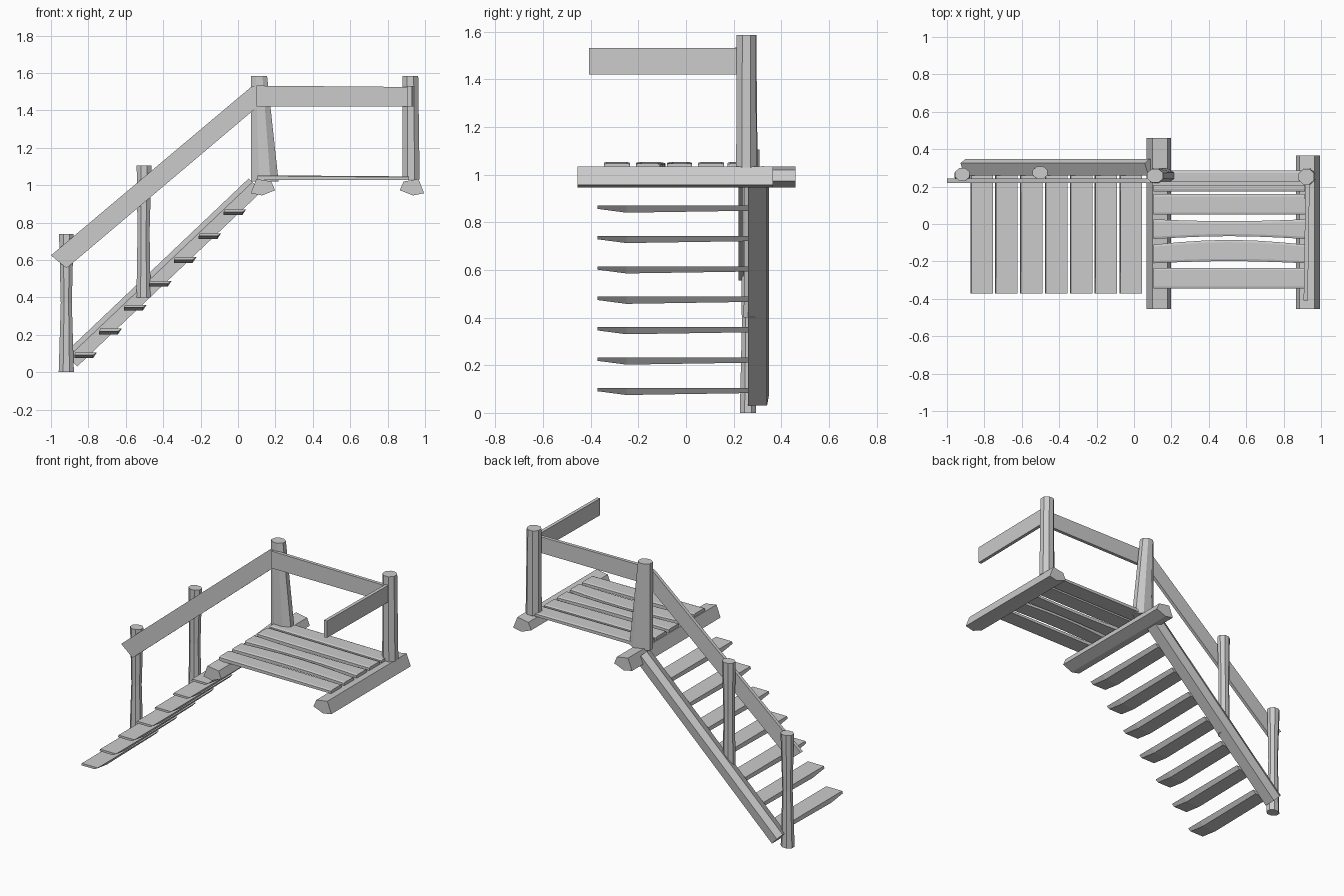
import bpy, bmesh, math
from mathutils import Vector

cube = bpy.data.objects.get("Cube")
if cube:
    bpy.data.objects.remove(cube, do_unlink=True)

GREY = (0.6, 0.6, 0.6, 1.0)
wood = bpy.data.materials.new("grey_wood")
wood.use_nodes = True
wood.diffuse_color = GREY
bsdf = wood.node_tree.nodes["Principled BSDF"]
bsdf.inputs["Base Color"].default_value = GREY
bsdf.inputs["Roughness"].default_value = 0.9


def loft(name, rings):
    """Skin a row of equal-sized rings and cap both ends."""
    bm = bmesh.new()
    rows = [[bm.verts.new(p) for p in ring] for ring in rings]
    n = len(rows[0])
    for a, b in zip(rows, rows[1:]):
        for i in range(n):
            j = (i + 1) % n
            bm.faces.new((a[i], a[j], b[j], b[i]))
    bm.faces.new(rows[0])
    bm.faces.new(rows[-1])
    bmesh.ops.recalc_face_normals(bm, faces=bm.faces)
    mesh = bpy.data.meshes.new(name)
    bm.to_mesh(mesh)
    bm.free()
    mesh.materials.append(wood)
    obj = bpy.data.objects.new(name, mesh)
    bpy.context.collection.objects.link(obj)
    return obj


def along_y(name, outline, y0, y1):
    """Extrude an x-z outline along y."""
    return loft(name, [[(x, y, z) for x, z in outline] for y in (y0, y1)])


def post(name, levels, sides=8):
    """Rough round post; each level is (x, y, z, radius x, radius y)."""
    turns = [math.tau * (i + 0.5) / sides for i in range(sides)]
    return loft(name, [[(x + rx * math.cos(t), y + ry * math.sin(t), z)
                        for t in turns] for x, y, z, rx, ry in levels])


# Cross beams under the deck, the second turned round
beam = [(-0.065, 0.973), (-0.045, 1.02), (0.035, 1.033), (0.065, 0.957), (0.005, 0.945)]
along_y("right_beam", [(0.133 - x, z) for x, z in beam], -0.455, 0.46)
along_y("left_beam", [(0.93 + x, z) for x, z in beam], -0.455, 0.365)

# Deck planks, some slightly bowed: (front edge, back edge, front bow, back bow)
planks = [(-0.345, -0.235, 0, 0), (-0.21, -0.11, 0.012, 0.025), (-0.08, 0.025, 0.015, -0.01),
          (0.05, 0.16, 0, 0), (0.175, 0.285, 0, 0)]
for k, (front, back, bow_f, bow_b) in enumerate(planks):
    rings = []
    for i in range(7):
        t = i / 6
        x, arch = 0.105 + 0.81 * t, math.sin(math.pi * t)
        f, b = front + bow_f * arch, back + bow_b * arch
        top = 1.053 - 0.006 * t
        rings.append([(x, f, 1.027), (x, b, 1.027), (x, b, top - 0.004),
                      (x, b - 0.012, top), (x, f + 0.012, top), (x, f, top - 0.004)])
    loft(f"deck_plank_{k + 1}", rings)

# Posts
post("deck_post_left", [(0.925, 0.253, 1.03, 0.05, 0.046), (0.922, 0.253, 1.585, 0.045, 0.044)])
post("deck_post_right", [(0.143, 0.258, 1.02, 0.08, 0.046), (0.113, 0.258, 1.585, 0.046, 0.04)])
post("stair_post_middle", [(-0.505, 0.275, 0.4, 0.041, 0.036), (-0.505, 0.275, 0.75, 0.035, 0.032),
                           (-0.502, 0.275, 1.105, 0.043, 0.036)])
post("stair_post_low", [(-0.918, 0.26, 0, 0.044, 0.037), (-0.918, 0.262, 0.37, 0.032, 0.03),
                        (-0.918, 0.265, 0.74, 0.042, 0.037)])

# Sloping stringer with a bevelled upper edge
low, high = Vector((-0.86, 0, 0.03)), Vector((0.125, 0, 0.965))
slope = (high - low).normalized()
up = Vector((-slope.z, 0, slope.x))
section = [(0.26, 0.0), (0.34, 0.0), (0.348, 0.06), (0.325, 0.098), (0.26, 0.07)]
loft("stair_stringer", [[end + up * h + Vector((0, y, 0)) for y, h in section]
                        for end in (low, high)])

# Stair treads with undercut ends
for k in range(7):
    x, z = -0.87 + 0.133 * k, 0.105 + 0.1275 * k
    rings = [[(x, y, z), (x + 0.115, y, z), (x + 0.095, y, z - drop), (x - 0.005, y, z - drop)]
             for y, drop in ((-0.372, 0.014), (-0.25, 0.03), (0.262, 0.022))]
    loft(f"tread_{k + 1}", rings)

# Handrails
along_y("stair_rail", [(-1.0, 0.625), (-0.917, 0.556), (0.105, 1.42), (0.105, 1.535), (0.07, 1.525)],
        0.22, 0.242)
along_y("deck_rail", [(0.1, 1.42), (0.935, 1.42), (0.935, 1.525), (0.1, 1.532)], 0.205, 0.227)
rail_ends = [(0.918, -0.408), (0.928, 0.222)]
loft("side_rail", [[(x - 0.011, y, 1.42), (x + 0.011, y, 1.42),
                    (x + 0.011, y, 1.53), (x - 0.011, y, 1.53)] for x, y in rail_ends])
